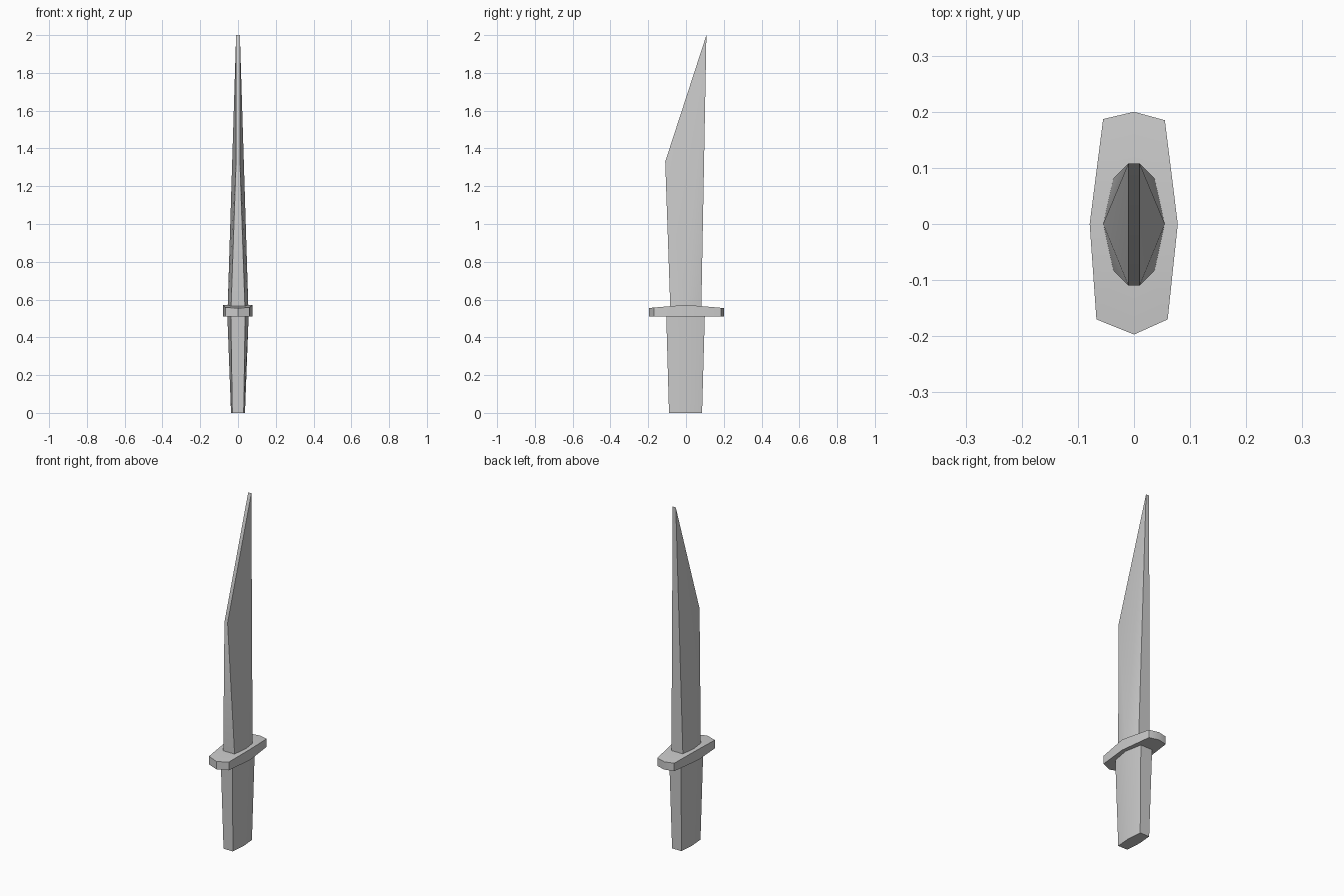
import bpy, bmesh, math

if "Cube" in bpy.data.objects:
    bpy.data.objects.remove(bpy.data.objects["Cube"])


def make_part(name, verts, faces, smooth=True):
    mesh = bpy.data.meshes.new(name)
    mesh.from_pydata(verts, [], faces)
    bm = bmesh.new()
    bm.from_mesh(mesh)
    bmesh.ops.recalc_face_normals(bm, faces=bm.faces)
    bm.to_mesh(mesh)
    bm.free()
    obj = bpy.data.objects.new(name, mesh)
    bpy.context.collection.objects.link(obj)
    if smooth:
        bpy.ops.object.select_all(action='DESELECT')
        bpy.context.view_layer.objects.active = obj
        obj.select_set(True)
        bpy.ops.object.shade_smooth_by_angle(angle=math.radians(30))
    return obj


def loft(name, lower, upper, smooth=True):
    n = len(lower)
    sides = [(i, (i + 1) % n, n + (i + 1) % n, n + i) for i in range(n)]
    caps = [tuple(range(n)), tuple(range(n, 2 * n))]
    return make_part(name, lower + upper, sides + caps, smooth)


def hexagon(mid, edge, front, back, z):
    return [(mid, 0, z), (edge, back, z), (-edge, back, z),
            (-mid, 0, z), (-edge, front, z), (edge, front, z)]


# Handle: six-sided grip, narrower at the bottom
loft("handle", hexagon(0.037, 0.03, -0.09, 0.085, 0),
     hexagon(0.057, 0.038, -0.105, 0.1, 0.53))

# Guard: eight-sided plate with slightly drooping ends
outline = [(0, 0.2), (0.055, 0.185), (0.078, 0), (0.06, -0.17),
           (0, -0.197), (-0.067, -0.17), (-0.079, 0), (-0.055, 0.187)]
bottom = [(x, y, 0.51) for x, y in outline]
top = [(x, y, 0.572 - 0.085 * abs(y)) for x, y in outline]
n = len(outline)
faces = [(i, (i + 1) % n, n + (i + 1) % n, n + i) for i in range(n)]
faces += [tuple(range(n))]
faces += [(n + i, n + (i + 1) % n, 2 * n) for i in range(n)]
make_part("guard", bottom + top + [(0, 0, 0.572)], faces)

# Blade: hexagonal base tapering to a thin slanted end
blade_verts = hexagon(0.055, 0.037, -0.083, 0.081, 0.55) + [
    (0.01, 0.108, 2.0), (-0.01, 0.108, 2.0),
    (-0.01, -0.11, 1.33), (0.01, -0.11, 1.33)]
make_part("blade", blade_verts, [
    (0, 1, 6), (0, 6, 9), (0, 9, 5),      # right side
    (3, 2, 7), (3, 7, 8), (3, 8, 4),      # left side
    (1, 2, 7, 6), (4, 5, 9, 8), (6, 7, 8, 9),  # spine, front, slant
    (0, 1, 2, 3, 4, 5)])                  # base
